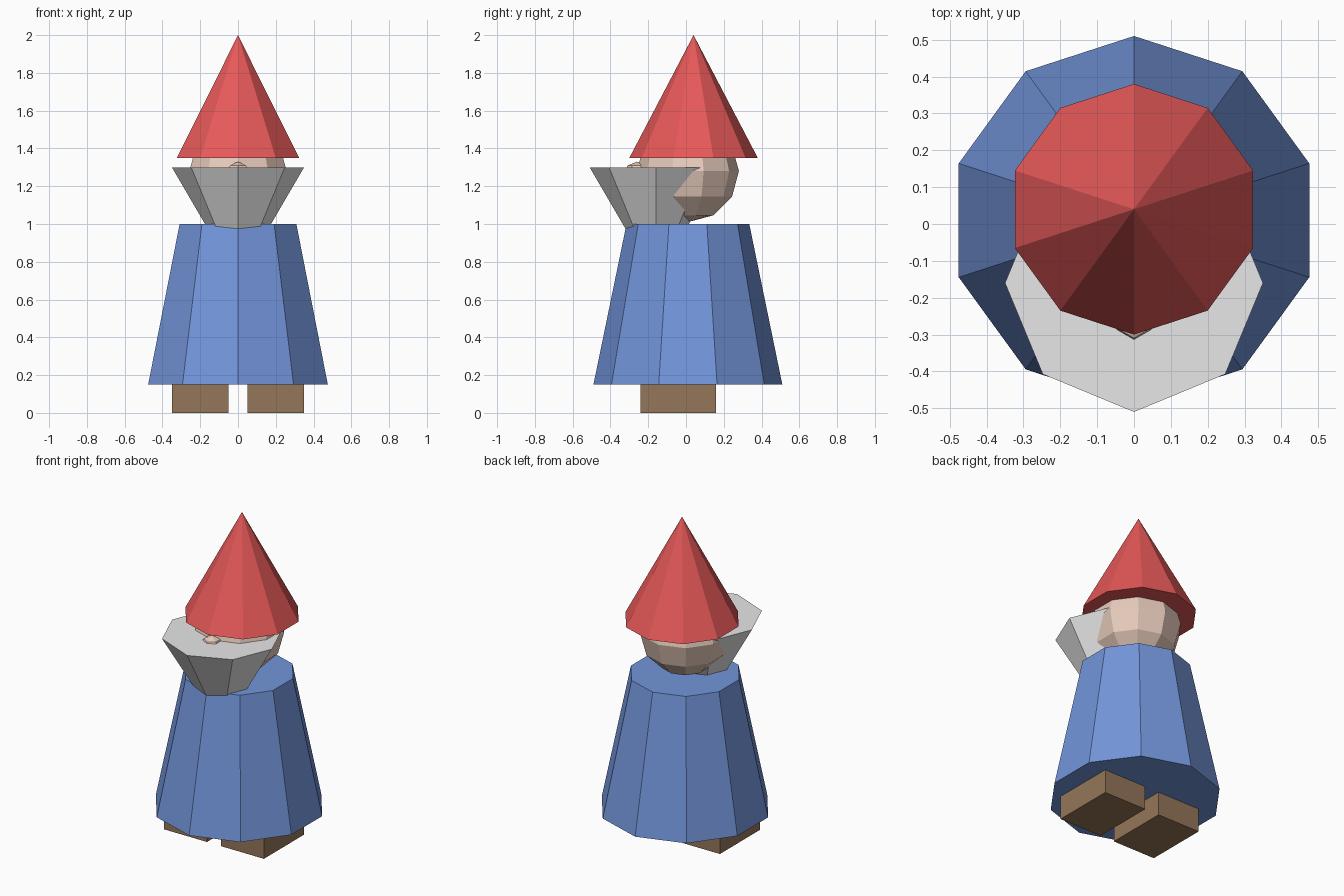
import bpy, bmesh
from math import sin, cos, pi

if "Cube" in bpy.data.objects:
    bpy.data.objects.remove(bpy.data.objects["Cube"])


def material(name, rgb):
    m = bpy.data.materials.new(name)
    m.diffuse_color = (*rgb, 1)
    m.use_nodes = True
    m.node_tree.nodes["Principled BSDF"].inputs["Base Color"].default_value = m.diffuse_color
    return m


RED = material("red", (0.8, 0.1, 0.1))
BLUE = material("blue", (0.17, 0.3, 0.7))
SKIN = material("skin", (0.8, 0.6, 0.5))
WHITE = material("white", (0.8, 0.8, 0.8))
BROWN = material("brown", (0.3, 0.18, 0.1))


def finish(name, bm, mat):
    bmesh.ops.recalc_face_normals(bm, faces=bm.faces)
    mesh = bpy.data.meshes.new(name)
    bm.to_mesh(mesh)
    bm.free()
    mesh.materials.append(mat)
    ob = bpy.data.objects.new(name, mesh)
    bpy.context.collection.objects.link(ob)
    return ob


def lathe(name, profile, sides, y, mat):
    """Revolve (radius, z) points, bottom to top, with one corner facing -y."""
    bm = bmesh.new()
    rings = []
    for r, z in profile:
        n = sides if r > 1e-5 else 1
        rings.append([bm.verts.new((r * sin(2 * pi * i / sides),
                                    y - r * cos(2 * pi * i / sides), z))
                      for i in range(n)])
    for a, b in zip(rings, rings[1:]):
        for i in range(sides):
            j = (i + 1) % sides
            quad = [a[i % len(a)], a[j % len(a)], b[j % len(b)], b[i % len(b)]]
            bm.faces.new(list(dict.fromkeys(quad)))
    for ring in (rings[0], rings[-1]):
        if len(ring) > 1:
            bm.faces.new(ring)
    return finish(name, bm, mat)


def ball(name, r, z, rings, sides, y, mat):
    profile = [(r * sin(pi * k / rings), z - r * cos(pi * k / rings))
               for k in range(rings + 1)]
    return lathe(name, profile, sides, y, mat)


# Coat, head, nose, beard and pointed hat
lathe("coat", [(0.5, 0.15), (0.325, 1.0)], 10, 0.01, BLUE)
ball("head", 0.27, 1.28, 6, 10, 0.01, SKIN)
ball("nose", 0.07, 1.26, 4, 6, -0.26, SKIN)
lathe("beard", [(0, 0.7), (0.35, 1.3)], 8, -0.16, WHITE)
lathe("hat", [(0.34, 1.35), (0, 2.0)], 10, 0.04, RED)

# Boots
for side, label in ((-1, "left"), (1, "right")):
    bm = bmesh.new()
    bmesh.ops.create_cube(bm, size=1)
    bmesh.ops.scale(bm, vec=(0.3, 0.4, 0.15), verts=bm.verts)
    bmesh.ops.translate(bm, vec=(side * 0.2, -0.04, 0.075), verts=bm.verts)
    finish(label + "_boot", bm, BROWN)
